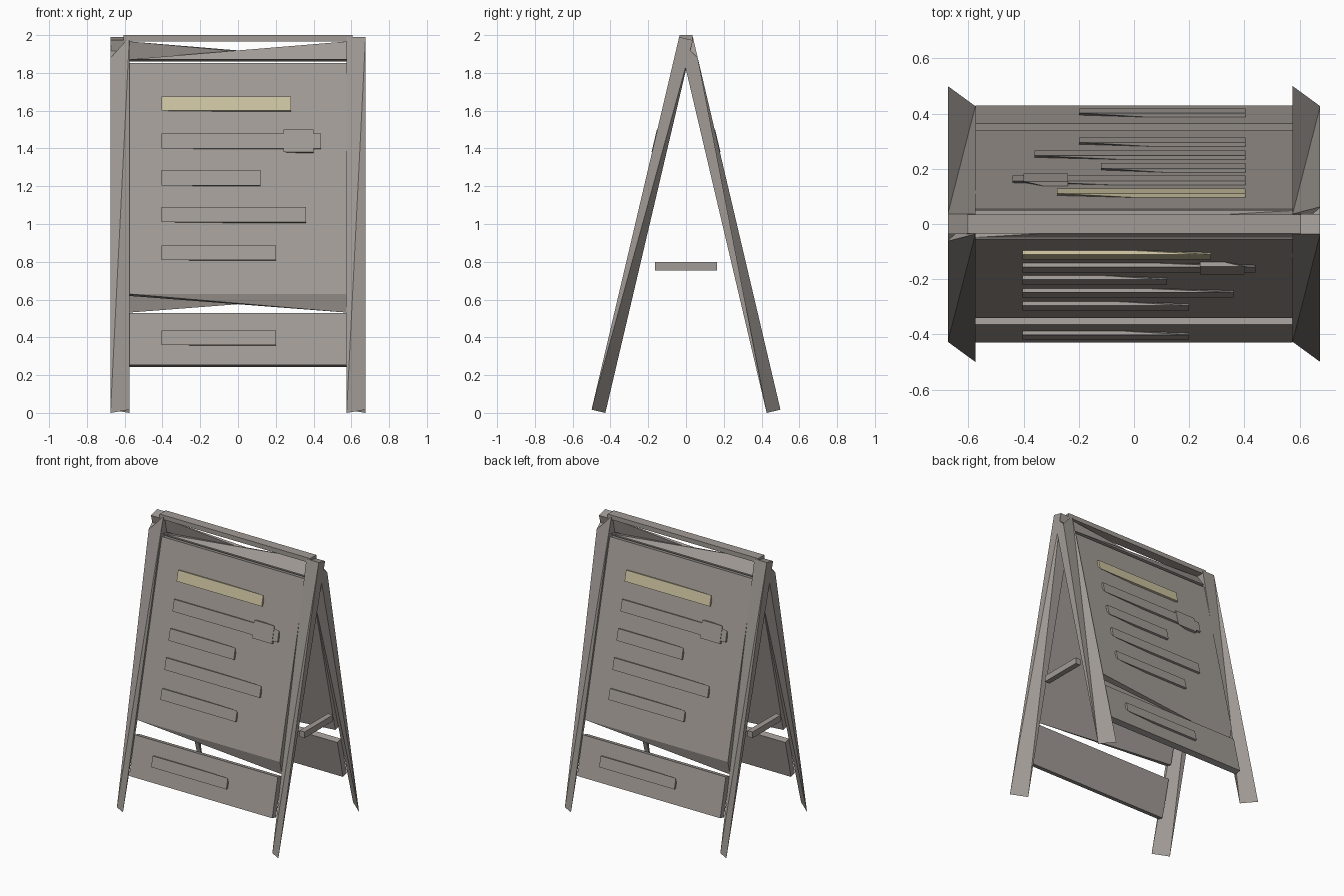
import bpy, bmesh

cube = bpy.data.objects.get("Cube")
if cube:
    bpy.data.objects.remove(cube)


def material(name, rgb):
    m = bpy.data.materials.new(name)
    m.use_nodes = True
    m.diffuse_color = (*rgb, 1)
    m.node_tree.nodes["Principled BSDF"].inputs["Base Color"].default_value = (*rgb, 1)
    return m


WOOD = material("weathered_grey_wood", (0.36, 0.33, 0.305))
CREAM = material("pale_cream", (0.60, 0.54, 0.35))

SLOPE = 0.235          # lean of each side of the frame
HALF = 0.575           # half width between the legs
FRAME = 0.075          # depth of the leg timber


def at(side, x, z, d):
    """Point on a leaning side: z on its outer face, d inward from it."""
    y = -0.5 + SLOPE * (z - 0.017) + d * 0.973
    return (side * x, side * y, z - d * 0.229)


def make(name, points, mat, faces=None):
    """Mesh from explicit faces, or the convex hull of the points."""
    bm = bmesh.new()
    verts = [bm.verts.new(p) for p in points]
    if faces:
        for f in faces:
            bm.faces.new([verts[i] for i in f])
    else:
        bmesh.ops.convex_hull(bm, input=verts)
    bmesh.ops.recalc_face_normals(bm, faces=bm.faces)
    mesh = bpy.data.meshes.new(name)
    bm.to_mesh(mesh)
    bm.free()
    mesh.materials.append(mat)
    obj = bpy.data.objects.new(name, mesh)
    bpy.context.collection.objects.link(obj)


def box(name, x0, x1, y0, y1, z0, z1):
    make(name, [(x, y, z) for x in (x0, x1) for y in (y0, y1) for z in (z0, z1)], WOOD)


def board(name, side, z0, z1):
    make(name, [at(side, x, z, d) for x in (-HALF, HALF)
                for z in (z0, z1) for d in (0.015, 0.06)], WOOD)


def plate(name, side, x0, x1, z0, z1, mat=WOOD, front=0.0):
    """Raised strip whose back narrows to one diagonal edge in the board."""
    pts = [at(side, x, z, front) for x in (x0, x1) for z in (z0, z1)]
    make(name, pts + [at(side, x0, z1, 0.035), at(side, x1, z0, 0.035)], mat)


def leg(name, side, xa, xb):
    """Leg with a full top that narrows to a diagonal foot edge."""
    chop = 1.88 if abs(xb) > abs(xa) else 1.99
    pts = [at(side, xa, 0.017, 0), at(side, xb, 0.017, FRAME),
           at(side, xa, 1.99, 0), at(side, xb, chop, 0),
           at(side, xa, 1.99, FRAME), at(side, xb, 1.99, FRAME)]
    make(name, pts, WOOD, [(0, 2, 1), (2, 3, 1), (0, 4, 2), (0, 1, 4),
                           (1, 5, 4), (1, 3, 5), (2, 4, 3), (3, 4, 5)])


# Strips of the menu: right end, bottom, top
STRIPS = [(0.28, 1.60, 1.675), (0.44, 1.40, 1.48), (0.12, 1.205, 1.285),
          (0.36, 1.01, 1.09), (0.20, 0.81, 0.885), (0.20, 0.36, 0.435)]

for label, side in (("front", 1), ("back", -1)):
    # Legs
    leg(label + "_leg_a", side, 0.675, HALF)
    leg(label + "_leg_b", side, -HALF, -0.675)

    # Boards
    board(label + "_main_board", side, 0.633, 1.855)
    board(label + "_lower_board", side, 0.258, 0.533)

    # Tapered rails filling the gaps beside the main board
    for part, base, tip in (("top_rail", 1.875, 1.98), ("middle_rail", 0.633, 0.545)):
        pts = [at(side, x, base, d) for x in (-HALF, HALF) for d in (0.015, 0.06)]
        make(f"{label}_{part}", pts + [at(side, HALF, tip, 0.06)], WOOD)

    # Raised strips and the wide head on the second one
    for i, (x1, z0, z1) in enumerate(STRIPS):
        plate(f"{label}_strip_{i + 1}", side, -0.405, x1, z0, z1,
              CREAM if i == 0 else WOOD)
    plate(label + "_strip_head", side, 0.24, 0.40, 1.38, 1.50, front=-0.003)

    # Side brace
    x = side * 0.63
    box(label + "_side_brace", x - 0.02, x + 0.02, -0.163, 0.163, 0.755, 0.80)

# Top bar
box("top_bar", -0.605, 0.605, -0.035, 0.035, 1.967, 2.0)
